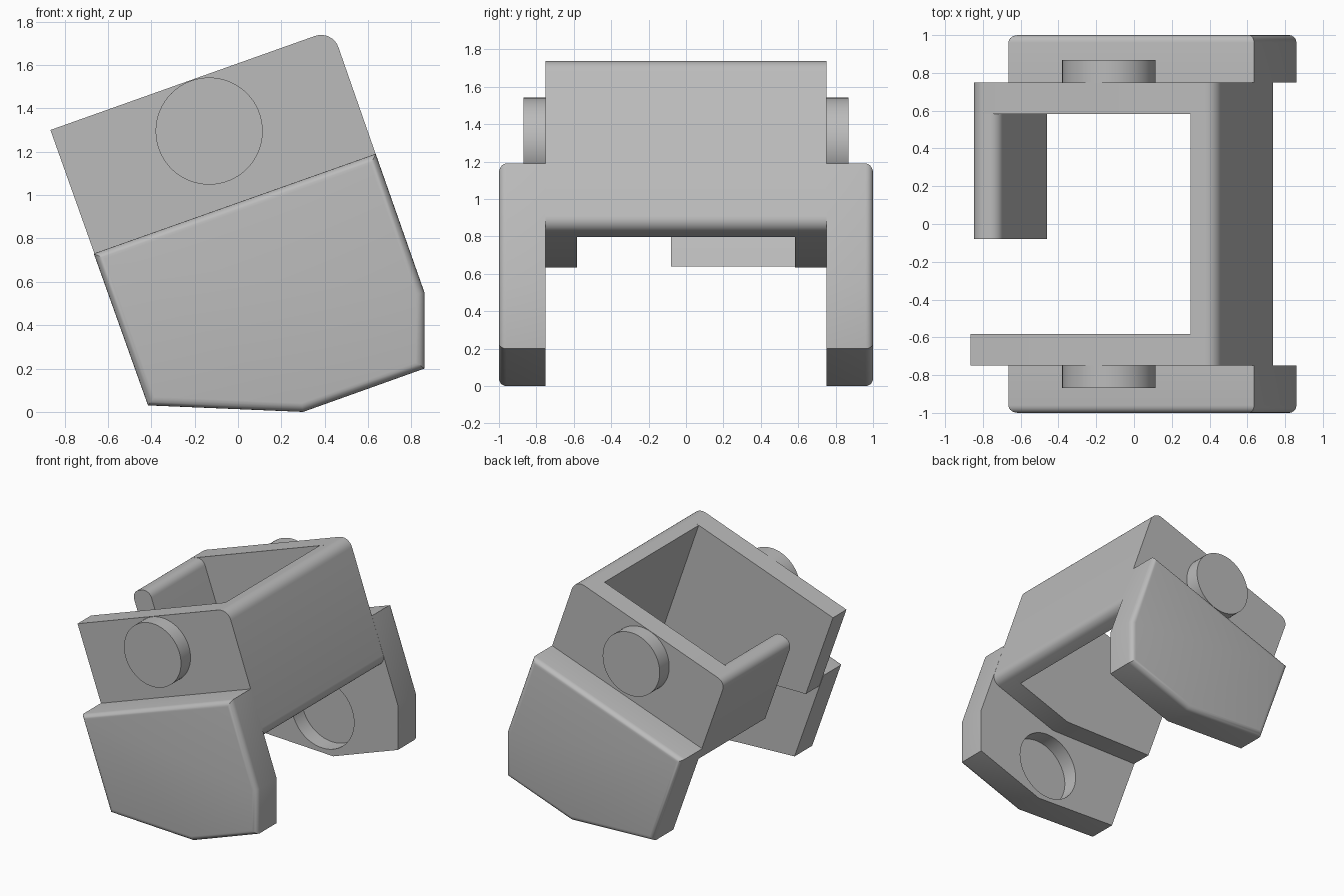
import bpy, bmesh, math

cube = bpy.data.objects.get("Cube")
if cube:
    bpy.data.objects.remove(cube, do_unlink=True)

grey = bpy.data.materials.new("plain grey")
grey.use_nodes = True
grey.diffuse_color = (0.5, 0.5, 0.5, 1)
grey.node_tree.nodes["Principled BSDF"].inputs["Base Color"].default_value = (0.5, 0.5, 0.5, 1)


def finish(name, bm):
    """Turn a bmesh into a shaded object."""
    bmesh.ops.recalc_face_normals(bm, faces=bm.faces)
    mesh = bpy.data.meshes.new(name)
    bm.to_mesh(mesh)
    bm.free()
    mesh.materials.append(grey)
    obj = bpy.data.objects.new(name, mesh)
    bpy.context.collection.objects.link(obj)
    smooth(obj)
    return obj


def smooth(obj):
    bpy.ops.object.select_all(action="DESELECT")
    obj.select_set(True)
    bpy.context.view_layer.objects.active = obj
    bpy.ops.object.shade_smooth_by_angle(angle=math.radians(30))


def prism(name, points, y0, y1, rounds=None, rim=0):
    """Extrude an (x, z) profile from y0 to y1; round listed corners and the rim at y1."""
    bm = bmesh.new()
    near = [bm.verts.new((x, y0, z)) for x, z in points]
    far = [bm.verts.new((x, y1, z)) for x, z in points]
    n = len(points)
    bm.faces.new(near)
    cap = bm.faces.new(far)
    for i in range(n):
        j = (i + 1) % n
        bm.faces.new((near[i], near[j], far[j], far[i]))
    if rim:
        bmesh.ops.bevel(bm, geom=list(cap.edges), offset=rim, segments=5,
                        profile=0.5, affect="EDGES")
    for i, radius in (rounds or {}).items():
        edge = bm.edges.get((near[i], far[i]))
        bmesh.ops.bevel(bm, geom=[edge], offset=radius, segments=8,
                        profile=0.5, affect="EDGES")
    return finish(name, bm)


def disc(name, x, z, radius, y0, y1, rim=0):
    """Round peg along y, with its rim rounded at y1."""
    ring = [(x + radius * math.cos(a * math.tau / 64),
             z + radius * math.sin(a * math.tau / 64)) for a in range(64)]
    return prism(name, ring, y0, y1, rim=rim)


# Profiles in the x-z plane
jaw = [(-0.665, 0.73), (0.635, 1.19), (0.86, 0.55), (0.86, 0.2), (0.3, 0), (-0.415, 0.03)]
cheek = [(-0.865, 1.3), (0.435, 1.762), (0.755, 0.845), (0.16, 0.635), (-0.63, 0.64)]
wall = [(0.298, 1.713), (0.435, 1.762), (0.755, 0.845), (0.617, 0.796)]
lip = [(-0.865, 1.3), (-0.715, 1.353), (-0.46, 0.638), (-0.63, 0.64)]

for side, label in ((-1, "front"), (1, "back")):
    # Thick outer plate with a round socket in its inner face
    plate = prism(label + "_outer_plate", jaw, side * 0.75, side, rim=0.04)
    cutter = disc("socket_cutter", 0.21, 0.31, 0.27, side * 0.7, side * 0.875)
    cutter.hide_render = True
    cut = plate.modifiers.new("socket", "BOOLEAN")
    cut.object = cutter
    cut.operation = "DIFFERENCE"
    cut.solver = "EXACT"
    bpy.context.view_layer.objects.active = plate
    bpy.ops.object.modifier_apply(modifier=cut.name)
    bpy.data.objects.remove(cutter, do_unlink=True)
    smooth(plate)

    # Thin inner side plate; the corner next to the lip is rounded
    corners = {1: 0.085, 2: 0.07}
    if side > 0:
        corners[0] = 0.065
    prism(label + "_side_plate", cheek, side * 0.583, side * 0.75, corners)

    # Pivot peg
    disc(label + "_peg", -0.133, 1.295, 0.247, side * 0.74, side * 0.868, rim=0.04)

# Cross wall joining both side plates
prism("cross_wall", wall, -0.583, 0.583, {1: 0.085, 2: 0.07})

# Half-width lip on the open side
prism("short_lip", lip, -0.08, 0.583, {0: 0.065, 1: 0.065})
